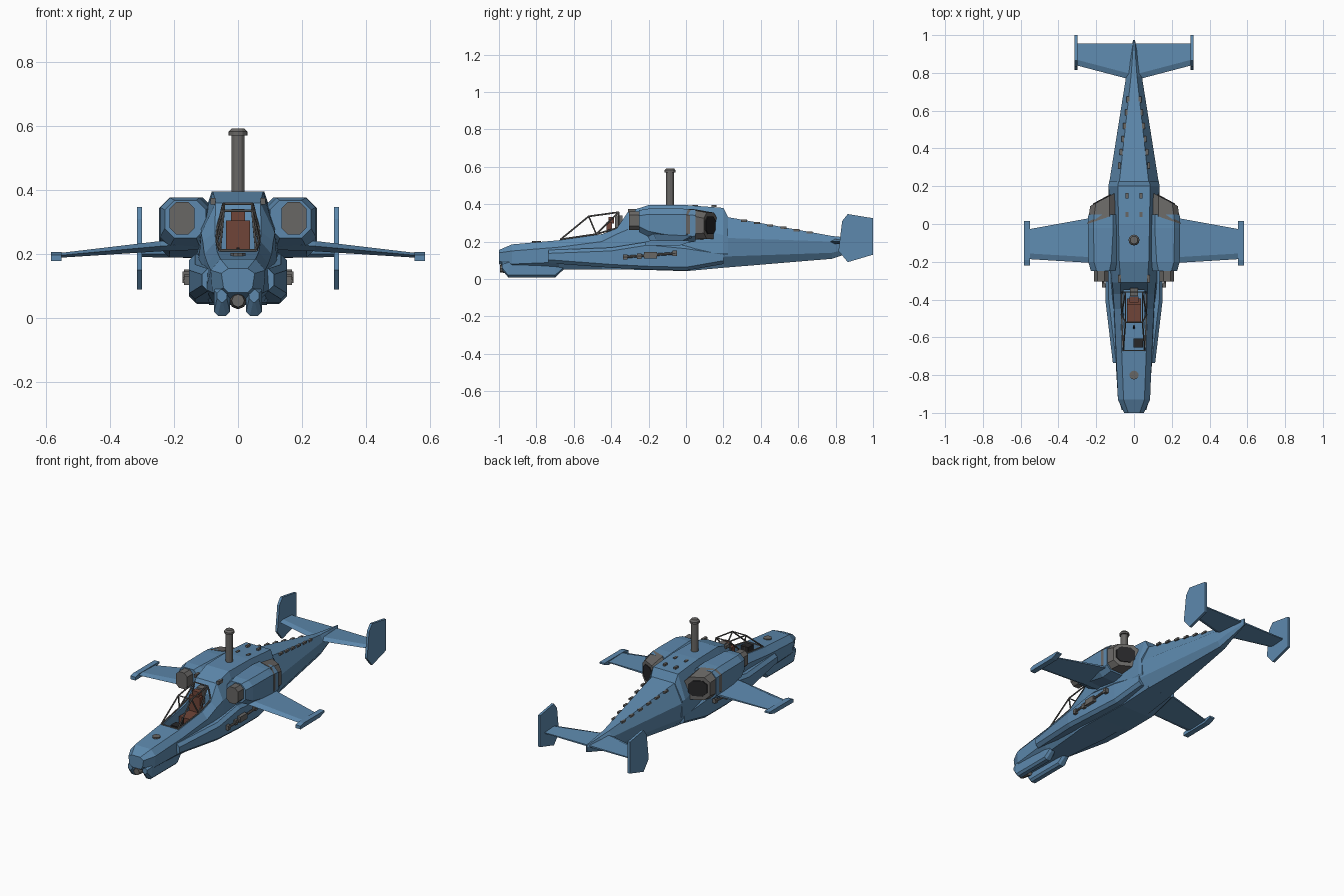
import bpy, bmesh
from mathutils import Vector

if "Cube" in bpy.data.objects:
    bpy.data.objects.remove(bpy.data.objects["Cube"])


def material(name, rgb):
    m = bpy.data.materials.new(name)
    m.use_nodes = True
    m.diffuse_color = (*rgb, 1)
    bsdf = m.node_tree.nodes["Principled BSDF"]
    bsdf.inputs["Base Color"].default_value = (*rgb, 1)
    bsdf.inputs["Roughness"].default_value = .7
    return m


BLUE = material("steel blue", (.11, .25, .42))
GREY = material("gunmetal grey", (.14, .135, .13))
DARK = material("near black", (.02, .02, .022))
BROWN = material("seat brown", (.16, .06, .04))


def loft(name, rings, mat):
    """Join rings of equal point counts with quads and cap both ends."""
    bm = bmesh.new()
    rows = [[bm.verts.new(p) for p in ring] for ring in rings]
    n = len(rows[0])
    for a, b in zip(rows, rows[1:]):
        for i in range(n):
            j = (i + 1) % n
            bm.faces.new((a[i], a[j], b[j], b[i]))
    bm.faces.new(rows[0])
    bm.faces.new(rows[-1])
    bmesh.ops.recalc_face_normals(bm, faces=bm.faces)
    mesh = bpy.data.meshes.new(name)
    bm.to_mesh(mesh)
    bm.free()
    mesh.materials.append(mat)
    ob = bpy.data.objects.new(name, mesh)
    bpy.context.collection.objects.link(ob)
    return ob


def hull(name, sections, mat=BLUE):
    """Symmetric body from (y, (half width, height), ...) sections."""
    rings = []
    for y, *half in sections:
        rings.append([(x, y, z) for x, z in half] + [(-x, y, z) for x, z in reversed(half)])
    return loft(name, rings, mat)


def octagon(y, x0, x1, z0, z1, c, slant=0):
    """Chamfered rectangle; slant pulls the outer edge forward."""
    pts = [(x0 + c, z0), (x1 - c, z0), (x1, z0 + c), (x1, z1 - c),
           (x1 - c, z1), (x0 + c, z1), (x0, z1 - c), (x0, z0 + c)]
    return [(x, y - slant * (x - x0) / (x1 - x0), z) for x, z in pts]


def flip(ring, s):
    return [(s * x, y, z) for x, y, z in ring]


def box(name, centre, size, mat):
    x, y, z = centre
    a, b, c = (v / 2 for v in size)
    return loft(name, [[(x - a, y + k, z - c), (x + a, y + k, z - c),
                        (x + a, y + k, z + c), (x - a, y + k, z + c)] for k in (-b, b)], mat)


def rod(name, p, q, r, mat=GREY, sides=6, r2=None):
    p, q = Vector(p), Vector(q)
    bpy.ops.mesh.primitive_cone_add(vertices=sides, radius1=r, radius2=r if r2 is None else r2,
                                    depth=(q - p).length, location=(p + q) / 2)
    ob = bpy.context.object
    ob.rotation_euler = (q - p).to_track_quat('Z', 'Y').to_euler()
    ob.name = name
    ob.data.materials.append(mat)
    return ob


# Fuselage from nose to engine deck
fuselage = hull("fuselage", [
    (-1, (.03, .08), (.045, .095), (.052, .14), (.03, .155)),
    (-.93, (.05, .055), (.08, .08), (.085, .15), (.055, .185)),
    (-.68, (.06, .05), (.1, .09), (.095, .17), (.065, .207)),
    (-.45, (.08, .05), (.11, .1), (.105, .2), (.07, .24)),
    (-.37, (.09, .05), (.12, .12), (.11, .24), (.072, .27)),
    (-.31, (.09, .05), (.125, .13), (.115, .265), (.07, .36)),
    (-.2, (.09, .048), (.13, .14), (.115, .29), (.078, .395)),
    (0, (.09, .042), (.135, .14), (.12, .28), (.082, .395)),
    (.2, (.08, .06), (.135, .14), (.135, .235), (.085, .38)),
    (.225, (.08, .062), (.13, .14), (.132, .235), (.082, .33))])

# Open cockpit well
cutter = hull("cockpit_cutter", [
    (-.67, (.05, .15), (.052, .5)),
    (-.35, (.057, .15), (.055, .5))])
cut = fuselage.modifiers.new("cockpit", 'BOOLEAN')
cut.object = cutter
cut.solver = 'EXACT'
bpy.context.view_layer.objects.active = fuselage
bpy.ops.object.modifier_apply(modifier="cockpit")
bpy.data.objects.remove(cutter)

hull("tail_boom", [
    (.2, (.08, .06), (.125, .12), (.134, .22), (.08, .335)),
    (.78, (.018, .108), (.035, .14), (.042, .2), (.016, .23)),
    (.86, (.01, .135), (.025, .16), (.028, .2), (.01, .222)),
    (.975, (.003, .17), (.005, .18), (.005, .2), (.003, .212))])

# Seat, instrument panel and rear bulkhead equipment
box("seat_base", (0, -.47, .185), (.075, .11, .05), BROWN)
box("seat_back", (0, -.41, .24), (.075, .03, .13), BROWN)
box("headrest", (0, -.4, .315), (.045, .03, .035), BROWN)
box("instrument_panel", (.022, -.63, .19), (.05, .05, .05), DARK)
box("bulkhead_gear", (0, -.36, .29), (.04, .04, .1), GREY)
rod("control_stick", (0, -.55, .15), (0, -.54, .22), .006, DARK)

# Nose sensor and round hatch on the nose deck
rod("nose_sensor", (0, -.93, .055), (0, -.995, .055), .027, GREY, 8, .02)
rod("nose_hatch", (0, -.8, .193), (0, -.8, .203), .024, GREY, 10)

# Mast with stepped cap
MAST = (0, -.085)
rod("mast", (*MAST, .38), (*MAST, .575), .021, GREY, 12)
rod("mast_collar", (*MAST, .57), (*MAST, .582), .029, GREY, 12)
rod("mast_cap", (*MAST, .582), (*MAST, .592), .029, GREY, 12, .02)

# Canopy cross bars
for i, (x, y, z) in enumerate([(.055, -.67, .212), (.045, -.52, .335), (.045, -.36, .357)]):
    rod(f"canopy_cross_{i}", (-x, y, z), (x, y, z), .004)

for side, s in (("left", 1), ("right", -1)):
    # Canopy frame
    foot, brow, rear = (s * .057, -.67, .212), (s * .045, -.52, .335), (s * .045, -.36, .357)
    sill, mid = (s * .065, -.36, .275), (s * .066, -.48, .24)
    for i, (p, q) in enumerate([(foot, brow), (brow, rear), (foot, mid), (mid, sill),
                                (brow, mid), (rear, sill), (rear, mid)]):
        rod(f"canopy_bar_{side}_{i}", p, q, .0045)

    # Chin pod below the nose
    chin = [(-.985, .035, .065, .05, .09), (-.95, .025, .075, .008, .1),
            (-.7, .025, .075, .008, .1), (-.655, .03, .07, .05, .1)]
    loft(f"chin_pod_{side}", [flip(octagon(*c, .012), s) for c in chin], BLUE)

    # Side sponson
    sponson = [(-.735, .06, .112, .085, .155), (-.4, .06, .152, .06, .168),
               (-.2, .06, .152, .05, .2), (0, .06, .146, .045, .18), (.2, .06, .13, .08, .15)]
    loft(f"sponson_{side}", [flip(octagon(*c, .018), s) for c in sponson], BLUE)

    # Engine nacelle, intake and slanted exhaust
    nacelle = [(-.25, .1, .228, .25, .368), (-.2, .09, .242, .225, .376),
               (-.02, .08, .244, .19, .376), (.05, .08, .242, .2, .37)]
    loft(f"engine_nacelle_{side}", [flip(octagon(*c, .03), s) for c in nacelle], BLUE)
    loft(f"engine_intake_{side}", [flip(octagon(y, .135, .213, .262, .362, .02), s)
                                   for y in (-.305, -.22)], GREY)
    loft(f"exhaust_{side}", [flip(octagon(.05, .1, .246, .21, .374, .03, .05), s),
                             flip(octagon(.165, .1, .232, .215, .355, .03, .07), s)], GREY)
    loft(f"exhaust_hole_{side}", [flip(octagon(y, .125, .218, .24, .335, .022, .05), s)
                                  for y in (.13, .158)], DARK)

    # Wing with tip plate
    def foil(x, y0, y1, z, t):
        return [(s * x, y0, z), (s * x, y0 + .03, z + t), (s * x, y1, z + t / 3),
                (s * x, y1, z - t / 3), (s * x, y0 + .03, z - t)]
    loft(f"wing_{side}", [foil(.08, -.21, .05, .235, .02), foil(.24, -.205, .03, .225, .016),
                          foil(.57, -.185, -.03, .195, .007)], BLUE)
    plate = [(-.22, .178), (-.22, .198), (-.19, .206), (.015, .206), (.015, .196), (-.03, .18)]
    loft(f"wing_tip_{side}", [[(s * x, y, z) for y, z in plate] for x in (.55, .583)], BLUE)

    # Tailplane and end fin
    loft(f"tailplane_{side}", [foil(0, .76, .955, .2, .014), foil(.305, .84, .955, .2, .009)], BLUE)
    fin = [(.815, .15), (.835, .31), (.865, .347), (1, .325), (1, .13), (.865, .09)]
    loft(f"tail_fin_{side}", [[(s * x, y, z) for y, z in fin] for x in (.3, .315)], BLUE)

    # Side gun
    g = s * .163
    rod(f"gun_barrel_{side}", (g, -.335, .117), (g, -.05, .138), .007, GREY, 8)
    box(f"gun_body_{side}", (g, -.19, .128), (.02, .07, .035), GREY)
    for i, (y, z) in enumerate([(-.325, .118), (-.25, .122), (-.06, .138)]):
        box(f"gun_clamp_{side}_{i}", (s * .157, y, z), (.024, .022, .028), GREY)

    # Small vents on the boom, engine deck and shoulder
    for i in range(6):
        t = i / 5
        box(f"boom_vent_{side}_{i}", (s * (.078 - .046 * t), .31 + .35 * t, .312 - .064 * t),
            (.014, .032, .012), GREY)
    for y in (.05, .15):
        box(f"deck_vent_{side}", (s * .037, y, .39), (.014, .028, .012), GREY)
    box(f"shoulder_vent_{side}", (s * .078, -.29, .365), (.016, .04, .02), GREY)
